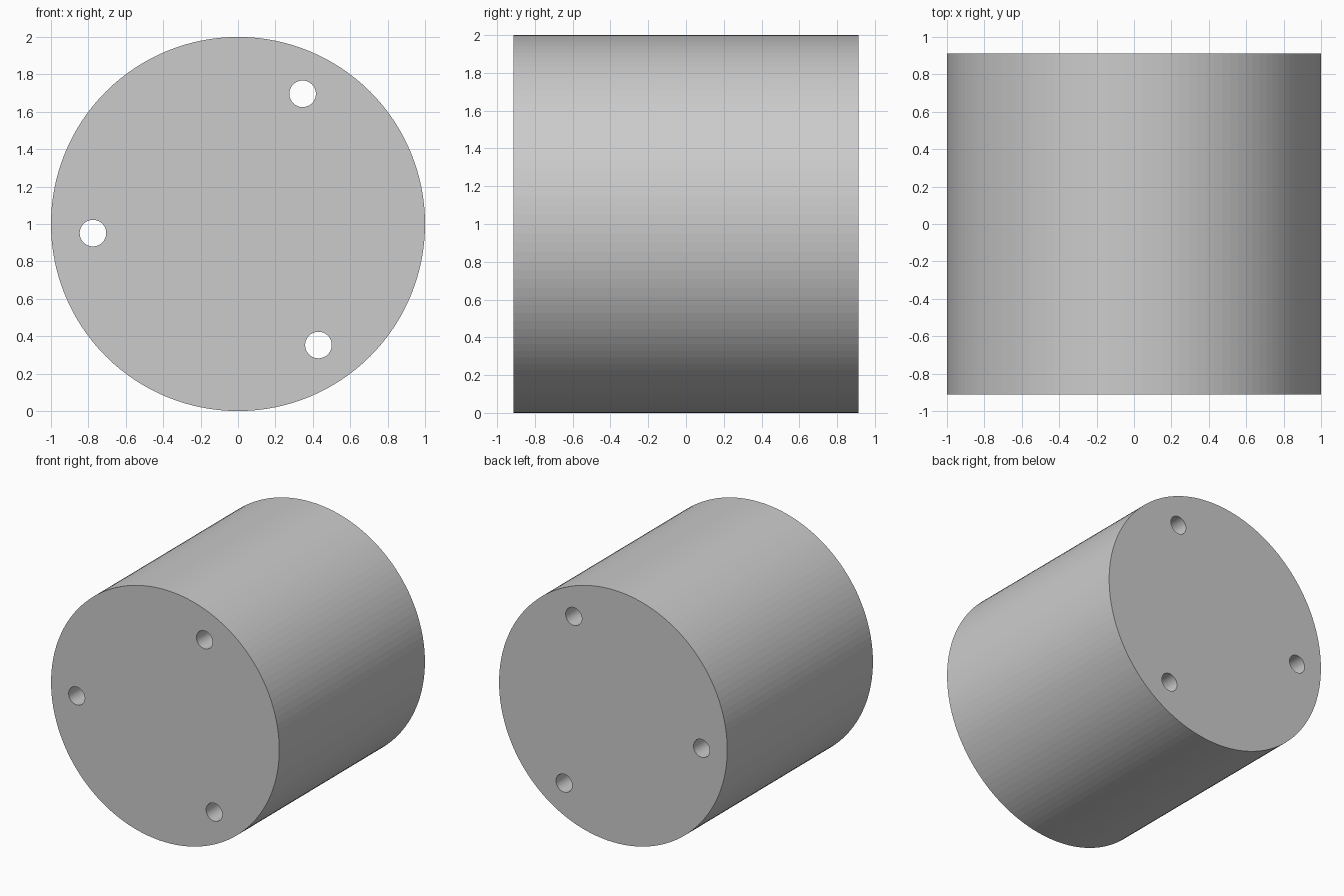
import bpy
from math import radians, cos, sin, pi

if "Cube" in bpy.data.objects:
    bpy.data.objects.remove(bpy.data.objects["Cube"])

HALF_LENGTH = 0.912
HOLE_CIRCLE = 0.777
HOLE_RADIUS = 0.071


def cylinder_y(name, radius, length, x, z, sides):
    """Cylinder lying along the y axis."""
    bpy.ops.mesh.primitive_cylinder_add(
        vertices=sides, radius=radius, depth=length,
        location=(x, 0, z), rotation=(pi / 2, 0, 0))
    obj = bpy.context.object
    obj.name = name
    return obj


# solid drum
drum = cylinder_y("drum", 1.0, 2 * HALF_LENGTH, 0, 1, 128)

# three through holes, evenly spaced on a bolt circle
for i in range(3):
    a = radians(63.6 + 120 * i)
    cutter = cylinder_y(f"hole_cutter_{i + 1}", HOLE_RADIUS, 2.4,
                        HOLE_CIRCLE * cos(a), 1 + HOLE_CIRCLE * sin(a), 48)
    cut = drum.modifiers.new(f"hole_{i + 1}", 'BOOLEAN')
    cut.operation = 'DIFFERENCE'
    cut.solver = 'EXACT'
    cut.object = cutter
    bpy.context.view_layer.objects.active = drum
    bpy.ops.object.modifier_apply(modifier=cut.name)
    bpy.data.objects.remove(cutter, do_unlink=True)
